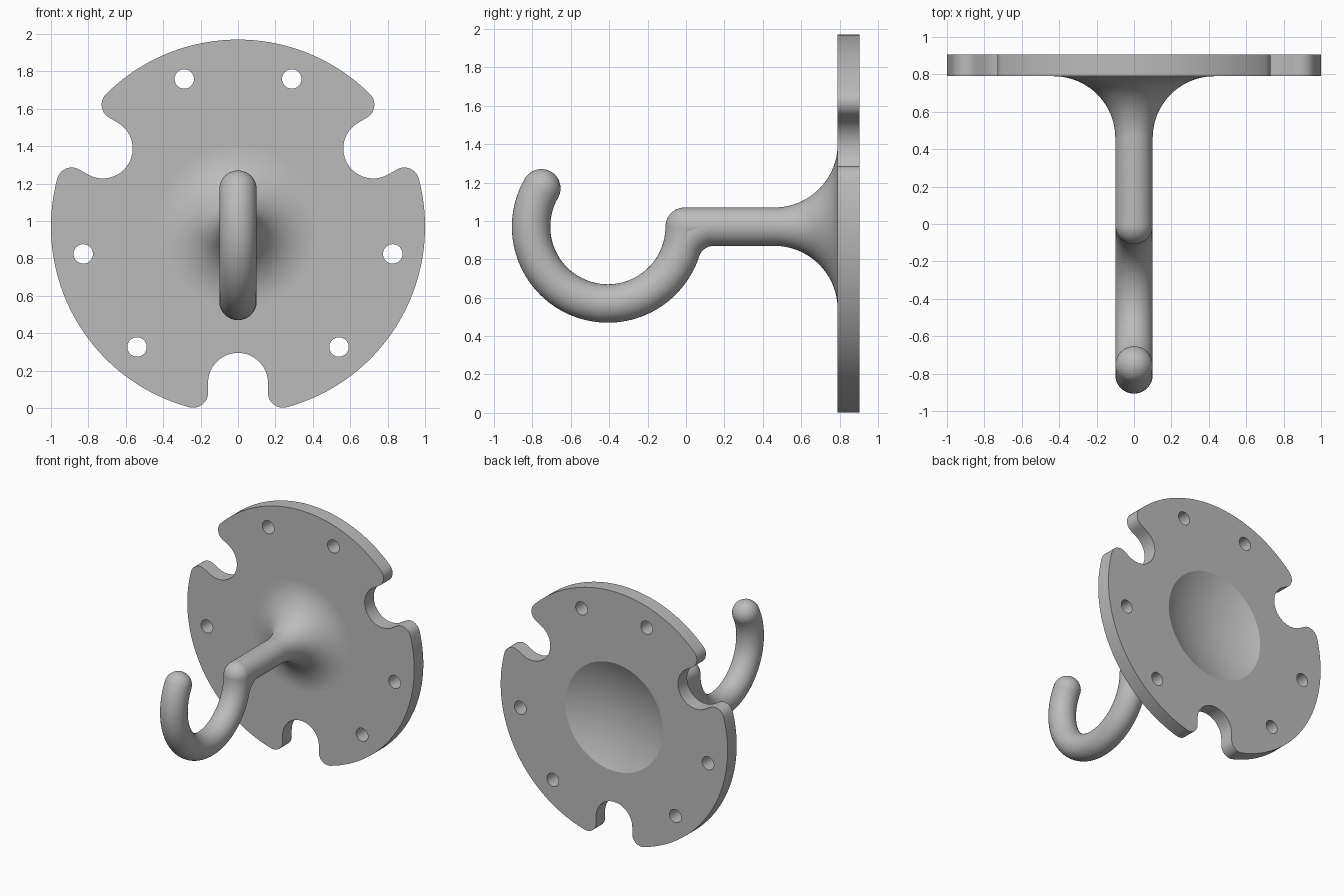
import bpy, bmesh
from math import sin, cos, pi, radians, sqrt, atan2
from mathutils import Vector, Matrix

if "Cube" in bpy.data.objects:
    bpy.data.objects.remove(bpy.data.objects["Cube"])

AXIS_Z = 0.97              # height of plate centre and shaft
FRONT, BACK = 0.79, 0.905  # plate faces along y
TUBE = 0.1                 # rod radius
HOOK_Y, HOOK_R = -0.407, 0.4
FLARE = 0.33               # radius of the trumpet-shaped shaft root
ROOT = TUBE + FLARE
BEND = 0.18                # centreline radius of the bend under the elbow

steel = bpy.data.materials.new("grey_steel")
steel.use_nodes = True
colour = (0.5, 0.5, 0.5, 1)
steel.diffuse_color = colour
steel.node_tree.nodes["Principled BSDF"].inputs["Base Color"].default_value = colour


def arc(cx, cy, r, start, end, n):
    """Points on an arc, angles in radians."""
    return [(cx + r * cos(start + (end - start) * i / n),
             cy + r * sin(start + (end - start) * i / n)) for i in range(n + 1)]


def finish(obj):
    obj.data.materials.clear()
    obj.data.materials.append(steel)
    bpy.ops.object.select_all(action='DESELECT')
    obj.select_set(True)
    bpy.context.view_layer.objects.active = obj
    bpy.ops.object.shade_smooth_by_angle(angle=radians(30))


def mesh_object(name, bm):
    bmesh.ops.remove_doubles(bm, verts=bm.verts, dist=1e-5)
    bmesh.ops.recalc_face_normals(bm, faces=bm.faces)
    mesh = bpy.data.meshes.new(name)
    bm.to_mesh(mesh)
    bm.free()
    obj = bpy.data.objects.new(name, mesh)
    bpy.context.collection.objects.link(obj)
    finish(obj)


def bent_rod(name, cy, cz, radius, start, sweep, steps):
    """Round rod bent in the yz plane about (cy, cz)."""
    bm = bmesh.new()
    ring = bmesh.ops.create_circle(bm, cap_ends=False, segments=40, radius=TUBE)["verts"]
    bmesh.ops.rotate(bm, verts=ring, matrix=Matrix.Rotation(pi / 2, 3, 'X'))
    bmesh.ops.translate(bm, verts=ring, vec=(0, 0, 0))
    # ring lies in xz; turn it so it crosses the path at angle 0, then to the start angle
    bmesh.ops.rotate(bm, verts=ring, matrix=Matrix.Rotation(pi / 2, 3, 'X'))
    bmesh.ops.translate(bm, verts=ring, vec=(0, radius, 0))
    bmesh.ops.rotate(bm, verts=ring, matrix=Matrix.Rotation(start, 3, 'X'))
    bmesh.ops.translate(bm, verts=ring, vec=(0, cy, cz))
    bmesh.ops.spin(bm, geom=bm.verts[:] + bm.edges[:], cent=(0, cy, cz),
                   axis=(1, 0, 0), angle=sweep, steps=steps)
    mesh_object(name, bm)


def ball(name, y, z):
    bm = bmesh.new()
    bmesh.ops.create_uvsphere(bm, u_segments=40, v_segments=24, radius=TUBE,
                              matrix=Matrix.Translation((0, y, z)))
    mesh_object(name, bm)


# Plate outline: three rounded slots joined by rim arcs
SLOT, CORNER, SLOT_DIST = 0.16, 0.08, 0.835
cx = SLOT + CORNER
cy = -sqrt((1 - CORNER) ** 2 - cx ** 2)
rim = atan2(cy, cx)
half = [(0, 0)]
slot = (arc(-cx, cy, CORNER, -pi - rim, 0 - 2 * pi + 2 * pi, 10)
        + arc(0, -SLOT_DIST, SLOT, pi, 0, 28)
        + arc(cx, cy, CORNER, pi, 2 * pi + rim, 10))
slot[:11] = [(-x, y) for x, y in reversed(slot[-11:])]
third = slot + arc(0, 0, 1, rim, rim + 2 * pi / 3 - 2 * (rim + pi / 2), 48)[1:-1]
outline = []
for k in range(3):
    turn = Matrix.Rotation(k * 2 * pi / 3, 2)
    outline += [tuple(turn @ Vector(p)) for p in third]

loops = [outline, arc(0, 0, ROOT, 0, 2 * pi, 96)[:-1]]
for k in range(3):
    for side in (-1, 1):
        a = radians(-90 + 120 * k + 40 * side)
        loops.append(arc(0.84 * cos(a), 0.84 * sin(a), 0.052, 0, 2 * pi, 32)[:-1])

curve = bpy.data.curves.new("plate_outline", 'CURVE')
curve.dimensions = '2D'
curve.fill_mode = 'BOTH'
curve.extrude = (BACK - FRONT) / 2
for loop in loops:
    spline = curve.splines.new('POLY')
    spline.points.add(len(loop) - 1)
    for point, (x, y) in zip(spline.points, loop):
        point.co = (x, y, 0, 1)
    spline.use_cyclic_u = True
helper = bpy.data.objects.new("plate_outline", curve)
bpy.context.collection.objects.link(helper)
bpy.context.view_layer.update()
bm = bmesh.new()
bm.from_mesh(helper.to_mesh())
helper.to_mesh_clear()
bpy.data.objects.remove(helper)
bm.transform(Matrix.Translation((0, (FRONT + BACK) / 2, AXIS_Z)) @ Matrix.Rotation(pi / 2, 4, 'X'))
mesh_object("wall_plate", bm)

# Shaft with flared root and shallow dished back, turned about the y axis
DISH = 0.1
dish_r = (ROOT ** 2 + DISH ** 2) / (2 * DISH)
dish_a = atan2(ROOT, dish_r - DISH)
profile = [(TUBE, HOOK_Y + HOOK_R)]
profile += arc(ROOT, FRONT - FLARE, FLARE, pi, pi / 2, 24)
profile += arc(0, BACK - DISH + dish_r, dish_r, -pi / 2 + dish_a, -pi / 2, 16)
bm = bmesh.new()
verts = [bm.verts.new((r, y, AXIS_Z)) for r, y in profile]
for a, b in zip(verts, verts[1:]):
    bm.edges.new((a, b))
bmesh.ops.spin(bm, geom=bm.verts[:] + bm.edges[:], cent=(0, 0, AXIS_Z),
               axis=(0, 1, 0), angle=2 * pi, steps=96)
mesh_object("flared_shaft", bm)

# Hook, its rounded ends, and the bend that blends it into the shaft
SWEEP = radians(210)
bent_rod("hook", HOOK_Y, AXIS_Z, HOOK_R, 0, -SWEEP, 72)
ball("elbow", HOOK_Y + HOOK_R, AXIS_Z)
ball("hook_tip", HOOK_Y + HOOK_R * cos(SWEEP), AXIS_Z - HOOK_R * sin(SWEEP))
bend_y = HOOK_Y + sqrt((HOOK_R + BEND) ** 2 - BEND ** 2)
bend_end = atan2(BEND, HOOK_Y - bend_y)
bent_rod("elbow_bend", bend_y, AXIS_Z - BEND, BEND, pi / 2, bend_end - pi / 2, 16)
